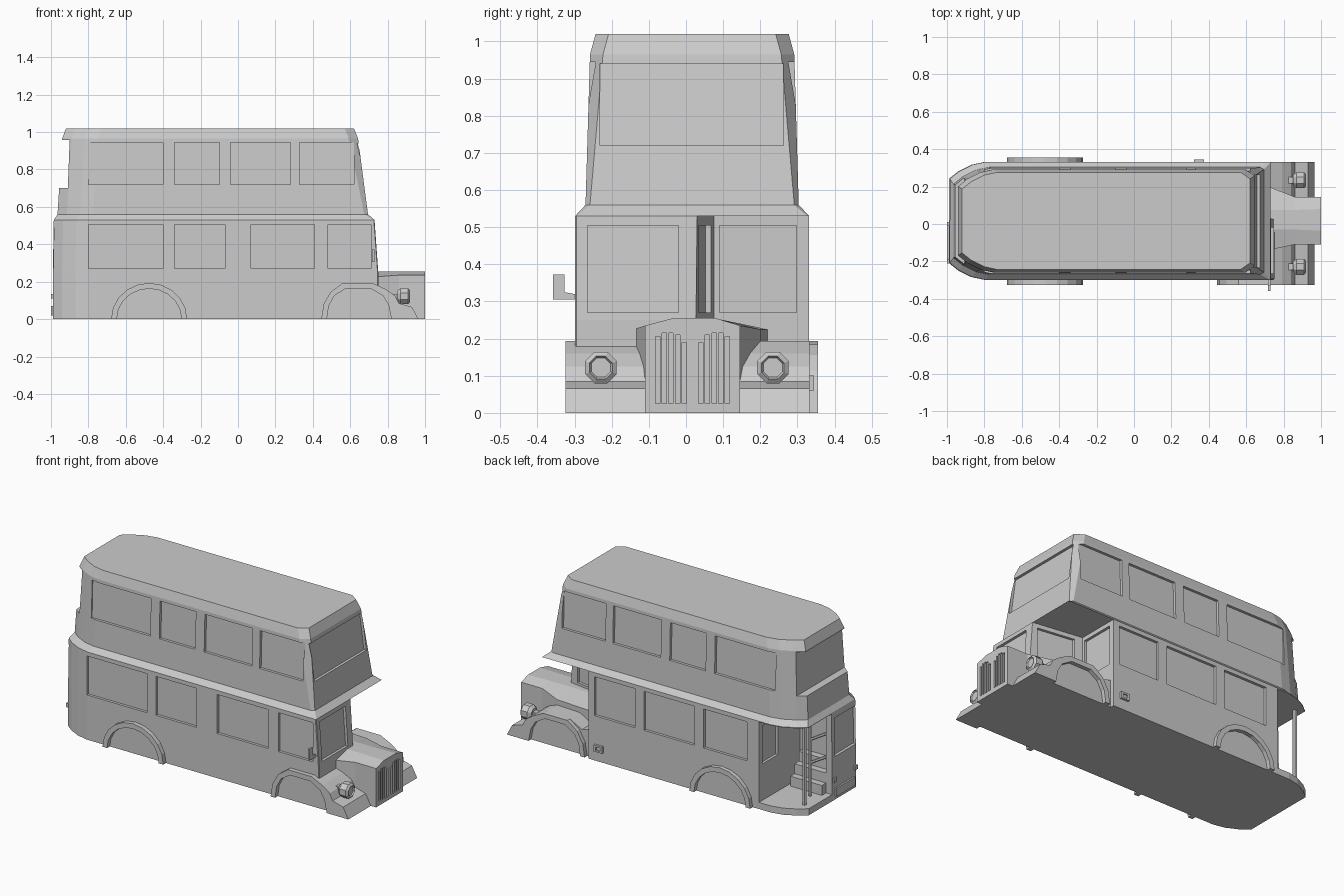
import bpy, bmesh
from math import sin, cos, pi
from mathutils import Vector

if "Cube" in bpy.data.objects:
    bpy.data.objects.remove(bpy.data.objects["Cube"])

YC = 0.0165  # body centre line


def mesh_obj(name, verts, faces):
    me = bpy.data.meshes.new(name)
    me.from_pydata([tuple(v) for v in verts], [], faces)
    bm = bmesh.new()
    bm.from_mesh(me)
    bmesh.ops.recalc_face_normals(bm, faces=bm.faces)
    bm.to_mesh(me)
    bm.free()
    ob = bpy.data.objects.new(name, me)
    bpy.context.collection.objects.link(ob)
    return ob


def loft(name, rings):
    n = len(rings[0])
    faces = [tuple(range(n)), tuple(range(n * (len(rings) - 1), n * len(rings)))]
    for r in range(len(rings) - 1):
        for i in range(n):
            j = (i + 1) % n
            faces.append((r * n + i, r * n + j, r * n + n + j, r * n + n + i))
    return mesh_obj(name, [p for ring in rings for p in ring], faces)


def prism(name, pts, vec):
    a = [Vector(p) for p in pts]
    return loft(name, [a, [p + Vector(vec) for p in a]])


def box(name, x0, x1, y0, y1, z0, z1):
    return prism(name, [(x0, y0, z0), (x1, y0, z0), (x1, y1, z0), (x0, y1, z0)], (0, 0, z1 - z0))


def side_profile(name, pts, y0, y1):
    return prism(name, [(x, y0, z) for x, z in pts], (0, y1 - y0, 0))


def cut(target, cutter):
    cutter.hide_render = True
    mod = target.modifiers.new("cut", 'BOOLEAN')
    mod.operation, mod.solver, mod.object = 'DIFFERENCE', 'EXACT', cutter
    bpy.context.view_layer.objects.active = target
    bpy.ops.object.modifier_apply(modifier=mod.name)
    bpy.data.objects.remove(cutter)


def recess(target, quad, inward, depth=0.016):
    d = Vector(inward).normalized()
    cut(target, prism("window_cutter", [Vector(p) - d * 0.012 for p in quad], d * (0.012 + depth)))


def plan(z, x0, x1, hw, fx, fy):
    half = [(x0, hw - .09), (x0 + .05, hw - .05), (x0 + .12, hw - .015), (x0 + .19, hw),
            (x1 - fx, hw), (x1, hw - fy)]
    return ([(x, YC + y, z) for x, y in half] +
            [(x, YC - y, z) for x, y in reversed(half)])


# Main body: lower deck, waist lip, upper deck and roof
body = loft("bus_body", [
    plan(0, -.99, .75, .315, .004, .004), plan(.25, -.99, .75, .315, .004, .004),
    plan(.53, -.985, .73, .315, .004, .004), plan(.56, -.965, .695, .287, .02, .012),
    plan(.965, -.94, .642, .275, .05, .035), plan(1.02, -.92, .62, .26, .05, .035)])

# Open nook beside the cab, rear platform opening, rear upper window ledge
cut(body, prism("nook_cutter", [(.42, .5, -.1), (.42, .075, -.1), (.9, .005, -.1), (.9, .5, -.1)],
                (0, 0, .63)))
cut(body, prism("platform_cutter", [(-.72, .5, .04), (-.72, -.06, .04), (-.95, -.06, .04),
                                    (-.95, .02, .04), (-1.1, .02, .04), (-1.1, .5, .04)], (0, 0, .485)))
cut(body, prism("ledge_cutter", [(-1.1, -.5, .70), (-.91, -.5, .70), (-.90, -.5, .958), (-1.1, -.5, .958)],
                (0, 1, 0)))


def wall_hw(z):
    return .315 if z < .53 else .287 - (z - .56) / .405 * .012


def side_window(s, x0, x1, z0, z1):
    q = [(x, YC + s * wall_hw(z), z) for x, z in ((x0, z0), (x1, z0), (x1, z1), (x0, z1))]
    recess(body, q, (0, -s, 0))


# Side windows
for s in (-1, 1):
    for x0, x1 in ((-.8, -.4), (-.34, -.1), (-.04, .28), (.33, .62)):
        side_window(s, x0, x1, .72, .945)
for x0, x1 in ((-.8, -.4), (-.34, -.07), (.07, .41), (.48, .71)):
    side_window(-1, x0, x1, .27, .505)
for x0, x1 in ((-.64, -.35), (-.29, .05), (.11, .38)):
    side_window(1, x0, x1, .27, .505)


def end_window(y0, y1, z0, z1, xa, xb, inward):
    recess(body, [(xa, y0, z0), (xa, y1, z0), (xb, y1, z1), (xb, y0, z1)], (inward, 0, 0))


# End windows: upper front, cab, front bulkhead, rear, platform bulkhead
end_window(-.232, .262, .72, .94, .674, .645, -1)
end_window(-.265, -.02, .27, .505, .7486, .7318, -1)
end_window(.09, .297, .27, .505, .42, .42, -1)
end_window(-.21, -.01, .26, .49, -.988, -.986, 1)
end_window(.15, .30, .26, .49, -.72, -.72, 1)
recess(body, [(.47, .068, .27), (.70, .034, .27), (.70, .034, .505), (.47, .068, .505)], (0, -1, 0))


# Engine hood with chamfered top
def hood_ring(x, a, b, c, d, lo):
    return [(x, a, 0), (x, b, 0), (x, b, lo), (x, d, .255), (x, c, .255), (x, a, lo)]


hood = loft("engine_hood", [hood_ring(.41, -.14, .22, -.03, .075, .225),
                            hood_ring(.72, -.14, .20, -.03, .075, .225),
                            hood_ring(.86, -.11, .145, -.03, .075, .235),
                            hood_ring(1, -.11, .145, -.035, .08, .235)])
# Grille slots
for s in (-1, 1):
    for i in range(5):
        y = .0175 + s * (.022 + i * .018)
        top = (.19, .21, .215, .215, .205)[i]
        cut(hood, box("slot_cutter", .985, 1.1, y - .006, y + .006, .025, top))

# Front fenders
nose = [(.79, .16), (.84, .125), (.86, .085), (.93, .065), (.965, 0)]
outer = [(.445, 0), (.458, .08), (.495, .145), (.56, .193), (.72, .193)] + nose
inner = [(.82, 0), (.805, .075), (.775, .125), (.71, .163), (.575, .163), (.515, .125), (.485, .07), (.475, 0)]
side_profile("fender_core_near", outer, -.298, -.10)
side_profile("fender_arch_near", outer + inner, -.325, -.297)
far_outer = [(.41, 0), (.41, .17), (.48, .15), (.56, .193), (.72, .193)] + nose
side_profile("fender_core_far", far_outer, .13, .308)
side_profile("fender_arch_far", outer + inner, .305, .332)

# Rear wheel arches
angles = [pi - pi * i / 10 for i in range(11)]
arch = [(-.475 + .203 * cos(a), .193 * sin(a)) for a in angles]
arch += [(-.475 + .173 * cos(a), .163 * sin(a)) for a in reversed(angles)]
side_profile("rear_arch_near", arch, -.325, -.295)
side_profile("rear_arch_far", arch, .325, .356)

# Headlights: eight-sided lamps on short stalks
for y in (-.229, .234):
    rings = []
    for x, r in ((.85, .03), (.868, .046), (.91, .046), (.92, .033), (.912, .028)):
        rings.append([(x, y + r * cos(pi / 8 + i * pi / 4), .122 + r * sin(pi / 8 + i * pi / 4))
                      for i in range(8)])
    loft("headlight", rings)
    box("headlight_stalk", .80, .86, y - .018, y + .018, .09, .135)


# Platform pole and stair rails
def rod(name, p, q, r=.009):
    p, q = Vector(p), Vector(q)
    rot = (q - p).to_track_quat('Z', 'Y')
    ring = [rot @ Vector((r * cos(i * pi / 3), r * sin(i * pi / 3), 0)) for i in range(6)]
    return loft(name, [[p + v for v in ring], [q + v for v in ring]])


rod("platform_pole", (-.94, .21, .03), (-.94, .21, .54), .012)
rod("stair_post", (-.90, .10, .03), (-.90, .10, .54))
for z in (.24, .38):
    rod("stair_rail", (-.90, .10, z), (-.93, -.02, z))
for i in range(3):
    box("stair_step", -.95, -.74, -.07, .06 - i * .04, .04 + i * .06, .10 + i * .06)

# Wing mirror
prism("wing_mirror", [(.717, y, z) for y, z in ((-.29, .305), (-.358, .305), (-.358, .373),
                                                (-.327, .373), (-.327, .325), (-.29, .318))], (.012, 0, 0))

# Small fittings: side filler frame, rear plate and lamps
cap = box("filler_cap", .32, .375, .325, .345, .06, .10)
cut(cap, box("cap_cutter", .333, .362, .338, .4, .07, .09))
box("rear_plate", -1.0, -.985, -.19, -.01, .02, .07)
for y in (-.2, 0):
    box("rear_lamp", -1.0, -.985, y - .012, y + .012, .11, .135)
